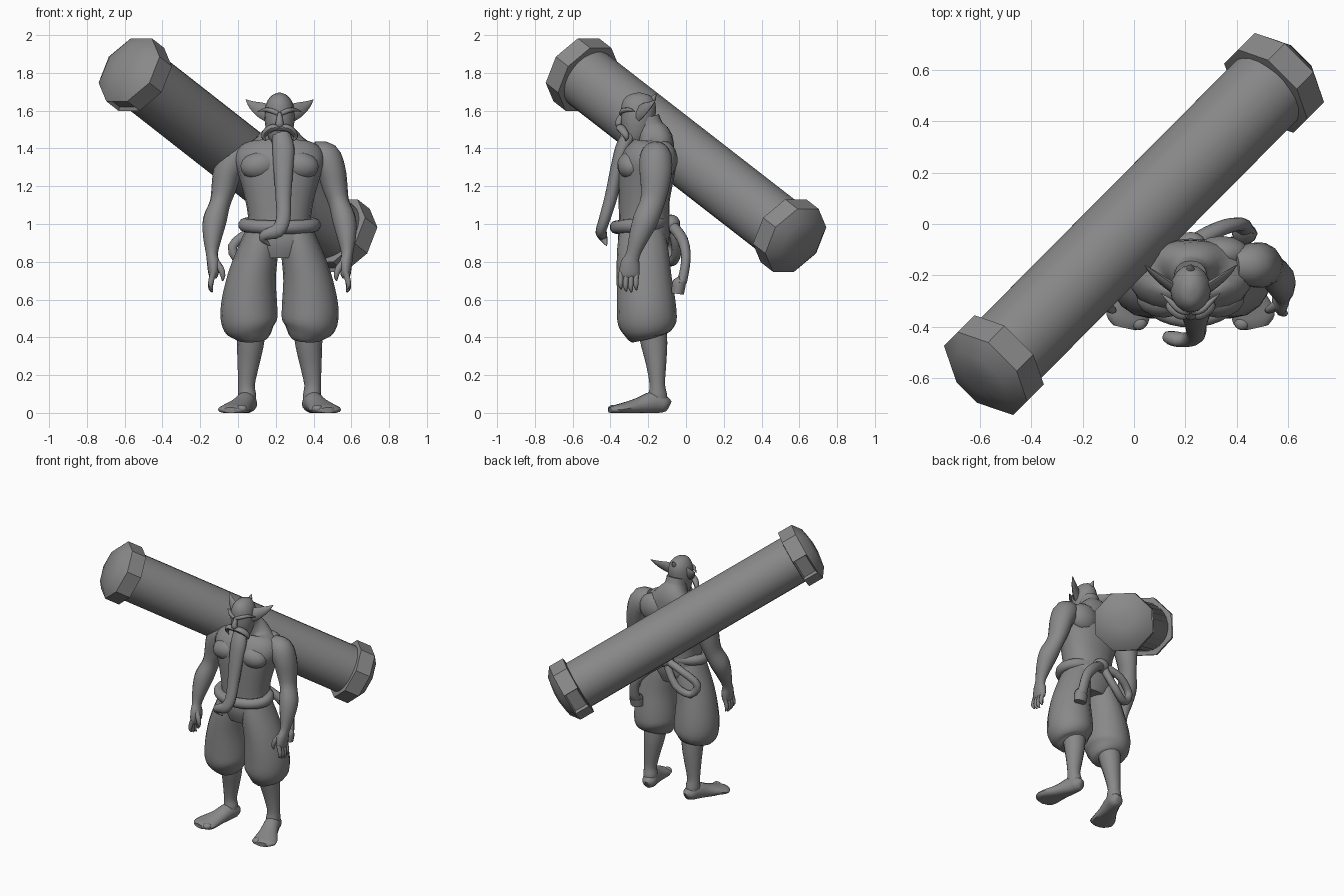
import bpy, bmesh, math
from mathutils import Vector, Matrix

CX = 0.22  # figure's centre line
grey = bpy.data.materials.new("clay_grey")
grey.diffuse_color = (0.25, 0.25, 0.25, 1)


def finish(name, bm, angle=50):
    bmesh.ops.recalc_face_normals(bm, faces=bm.faces[:])
    me = bpy.data.meshes.new(name)
    bm.to_mesh(me)
    bm.free()
    me.materials.append(grey)
    me.polygons.foreach_set("use_smooth", [True] * len(me.polygons))
    me.set_sharp_from_angle(angle=math.radians(angle))
    ob = bpy.data.objects.new(name, me)
    bpy.context.collection.objects.link(ob)
    return ob


def spline(pts, n, closed=False):
    """Catmull-Rom through points of any dimension."""
    out, m = [], len(pts)
    for i in range(m if closed else m - 1):
        if closed:
            q = [pts[(i + k) % m] for k in (-1, 0, 1, 2)]
        else:
            q = [pts[min(max(i + k, 0), m - 1)] for k in (-1, 0, 1, 2)]
        for s in range(n):
            t = s / n
            out.append([0.5 * (2 * b + (c - a) * t + (2 * a - 5 * b + 4 * c - d) * t * t
                               + (3 * b - a - 3 * c + d) * t ** 3) for a, b, c, d in zip(*q)])
    if not closed:
        out.append(list(pts[-1]))
    return out


def tube(name, pts, ref=(1, 0, 0), sides=14, n=3, closed=False, square=1.0, floor=False):
    """Loft of ellipses; each point is x, y, z, radius along ref, radius across."""
    pts = spline(pts, n, closed)
    bm, rings, m = bmesh.new(), [], len(pts)
    for i, p in enumerate(pts):
        a = pts[(i - 1) % m] if closed else pts[max(i - 1, 0)]
        b = pts[(i + 1) % m] if closed else pts[min(i + 1, m - 1)]
        t = (Vector(b[:3]) - Vector(a[:3])).normalized()
        u = Vector(ref)
        u = (u - t * u.dot(t)).normalized()
        v = t.cross(u)
        ring = []
        for k in range(sides):
            w = 2 * math.pi * k / sides
            c, s = math.cos(w), math.sin(w)
            c = math.copysign(abs(c) ** square, c)
            s = math.copysign(abs(s) ** square, s)
            co = Vector(p[:3]) + u * c * max(p[3], .002) + v * s * max(p[4], .002)
            if floor:
                co.z = max(co.z, 0)
            ring.append(bm.verts.new(co))
        rings.append(ring)
    for i in range(m if closed else m - 1):
        r, q = rings[i], rings[(i + 1) % m]
        for k in range(sides):
            bm.faces.new((r[k], r[(k + 1) % sides], q[(k + 1) % sides], q[k]))
    if not closed:
        bm.faces.new(rings[0])
        bm.faces.new(rings[-1])
    return finish(name, bm)


def ball(name, loc, size, rot=(0, 0, 0)):
    bm = bmesh.new()
    bmesh.ops.create_uvsphere(bm, u_segments=14, v_segments=9, radius=1)
    ob = finish(name, bm)
    ob.location, ob.scale, ob.rotation_euler = loc, size, rot


def mir(s, pts):
    """Place points given as offsets from the centre line on side s."""
    return [(CX + s * p[0], *p[1:]) for p in pts]


# Carried log: round shaft with an octagonal cap at each end
d = Vector((0.617, 0.622, -0.483)).normalized()
u = Vector((-1, 1, 0)).normalized()
w = d.cross(u)
if w.z > 0:
    w = -w
mid = Vector((0, 0, 1.365))


def lathe(name, profile, sides, notch=False, angle=30):
    bm, rings = bmesh.new(), []
    for t, r in profile:
        rings.append([bm.verts.new(mid + d * t + (u * math.cos(a) + w * math.sin(a)) * r)
                      for a in [2 * math.pi * (k + .5) / sides for k in range(sides)]])
    for p, q in zip(rings, rings[1:]):
        for k in range(sides):
            bm.faces.new((p[k], p[(k + 1) % sides], q[(k + 1) % sides], q[k]))
    bm.faces.new(rings[0])
    bm.faces.new(rings[-1])
    bmesh.ops.recalc_face_normals(bm, faces=bm.faces[:])
    if notch:  # sunken panels on the outer and lower sides
        bm.normal_update()
        for f in [f for f in bm.faces if f.normal.dot(u) > .98 or f.normal.dot(w) > .98]:
            bmesh.ops.inset_region(bm, faces=[f], thickness=0.014)
            bmesh.ops.translate(bm, verts=f.verts[:], vec=-f.normal * 0.018)
    finish(name, bm, angle)


lathe("log_shaft", [(-.9, .167), (.9, .167)], 24)
for s, side in ((-1, "upper"), (1, "lower")):
    lathe("log_cap_" + side, [(s * .825, .16), (s * .83, .206), (s * .935, .206),
                              (s * .98, .145), (s * .995, .05)], 8, True, 35)

# Torso with neck
tube("torso", [(CX, -.225, .82, .13, .11), (CX, -.225, .9, .185, .135), (CX, -.22, 1.0, .165, .135),
               (CX, -.222, 1.12, .18, .135), (CX, -.212, 1.25, .215, .148),
               (CX, -.2, 1.33, .24, .148), (CX, -.175, 1.4, .215, .12),
               (CX, -.165, 1.45, .13, .095), (CX, -.195, 1.5, .075, .08),
               (CX, -.215, 1.56, .065, .075)], sides=20, square=.88)
# Rolled sash around the waist
tube("sash", [(CX + .185 * math.cos(a), -.245 + .125 * math.sin(a),
               .995 + .012 * math.sin(a), .036, .034)
              for a in [math.pi * k / 8 for k in range(16)]],
     ref=(0, 0, 1), n=2, sides=10, closed=True)
ball("sash_knot", (.22, -.08, 1.0), (.06, .05, .05))
tube("sash_tail", [(.22, -.08, 1.0, .035, .03), (.33, -.02, .92, .035, .03),
                   (.41, 0, .82, .035, .026), (.43, -.02, .70, .036, .028),
                   (.43, -.035, .69, .05, .038), (.43, -.045, .63, .045, .035)], sides=10)
tube("sash_loop", [(.2, -.07, .99, .026, .026), (.07, -.06, .96, .026, .026),
                   (-.03, -.09, .88, .026, .026), (.02, -.08, .80, .026, .026),
                   (.12, -.05, .85, .026, .026)], ref=(0, 1, 0), sides=10, closed=True)

# Head, nose and topknot
tube("head", [(CX, -.27, 1.42, .03, .035), (CX, -.27, 1.45, .055, .06), (CX, -.26, 1.51, .074, .083),
              (CX, -.253, 1.58, .08, .092), (CX, -.25, 1.64, .07, .088),
              (CX, -.25, 1.68, .042, .06), (CX, -.25, 1.695, .008, .01)], sides=16)
tube("nose", [(CX, -.335, 1.585, .012, .012), (CX, -.352, 1.55, .018, .018),
              (CX, -.355, 1.525, .022, .018), (CX, -.34, 1.51, .01, .01)], sides=8)
tube("hair_tuft", [(CX, -.19, 1.64, .02, .02), (CX, -.17, 1.67, .014, .012),
                   (CX, -.158, 1.69, .002, .002)], sides=8)
# Long beard that curls at its tip
tube("beard", [(CX + .01, -.30, 1.47, .05, .04), (CX + .02, -.335, 1.40, .058, .04),
               (CX + .02, -.365, 1.29, .052, .036), (CX + .02, -.395, 1.15, .042, .034),
               (CX + .02, -.43, 1.03, .038, .03), (CX - .01, -.45, .965, .038, .028),
               (CX - .07, -.445, .945, .03, .028), (CX - .085, -.435, .92, .022, .02),
               (CX - .05, -.42, .885, .003, .003)], ref=(1, 0, .01), sides=12)

for s, side in ((-1, "right"), (1, "left")):
    # Face details
    tube("ear_" + side, mir(s, [(.06, -.25, 1.585, .022, .045), (.1, -.225, 1.605, .016, .04),
                                (.145, -.19, 1.63, .01, .022), (.178, -.16, 1.658, .001, .002)]),
         ref=(0, 1, 0), sides=8)
    tube("brow_" + side, mir(s, [(.008, -.345, 1.585, .01, .012), (.045, -.335, 1.60, .012, .013),
                                 (.08, -.30, 1.605, .01, .01), (.115, -.27, 1.595, .001, .001)]),
         ref=(0, 1, 0), sides=8)
    tube("moustache_" + side, mir(s, [(0, -.345, 1.505, .018, .014), (.035, -.348, 1.51, .024, .019),
                                      (.07, -.33, 1.49, .022, .018), (.085, -.315, 1.46, .014, .012),
                                      (.07, -.32, 1.44, .002, .002)]), ref=(0, 1, 0), sides=8)
    # Chest and shoulder blade
    ball("chest_" + side, (CX + s * .105, -.29, 1.31), (.105, .075, .075), (0, s * .15, 0))
    ball("shoulder_blade_" + side, (CX + s * .12, -.115, 1.34), (.11, .07, .1))
    # Arm from shoulder to palm
    tube("arm_" + side, mir(s, [(.17, -.165, 1.39, .05, .06), (.235, -.16, 1.355, .085, .085),
                                (.275, -.16, 1.28, .076, .088), (.295, -.165, 1.19, .066, .076),
                                (.315, -.18, 1.11, .055, .066), (.343, -.215, 1.02, .063, .068),
                                (.355, -.25, .93, .05, .054), (.358, -.28, .84, .031, .038),
                                (.35, -.295, .79, .034, .052), (.35, -.30, .735, .027, .055),
                                (.352, -.30, .715, .018, .045)]))
    # Fingers and thumb
    for k in range(4):
        y = -.262 - k * .027
        tip = .635 + .012 * abs(k - 1.3)
        tube("finger_%d_%s" % (k + 1, side),
             mir(s, [(.35, y, .745, .016, .015), (.362, y - .003, .70, .015, .014),
                     (.365, y - .003, tip + .02, .012, .012), (.355, y, tip, .004, .004)]), sides=8, n=2)
    tube("thumb_" + side, mir(s, [(.34, -.31, .8, .02, .02), (.312, -.33, .765, .018, .017),
                                  (.3, -.335, .725, .013, .013), (.302, -.33, .70, .004, .004)]),
         sides=8, n=2)
    # Baggy trouser leg
    tube("trouser_" + side, mir(s, [(.085, -.235, .98, .085, .115), (.11, -.23, .87, .105, .135),
                                    (.146, -.222, .72, .128, .145), (.161, -.21, .57, .149, .156),
                                    (.16, -.205, .475, .146, .155), (.15, -.2, .42, .112, .122),
                                    (.148, -.195, .395, .085, .095)]), sides=16)
    # Lower leg
    tube("shin_" + side, mir(s, [(.15, -.18, .46, .08, .08), (.155, -.168, .36, .071, .071),
                                 (.165, -.158, .26, .058, .055), (.175, -.152, .15, .044, .042),
                                 (.172, -.15, .09, .048, .052), (.17, -.15, .03, .04, .05)]))
    # Foot, turned outwards
    tube("foot_" + side, mir(s, [(.158, -.092, .035, .022, .03), (.163, -.115, .045, .046, .045),
                                 (.178, -.17, .055, .052, .06), (.205, -.25, .035, .062, .046),
                                 (.235, -.33, .02, .082, .034), (.25, -.375, .016, .08, .026),
                                 (.257, -.403, .014, .045, .015)]), sides=14, floor=True)
    ball("big_toe_" + side, (CX + s * .2, -.385, .022), (.03, .028, .021))
